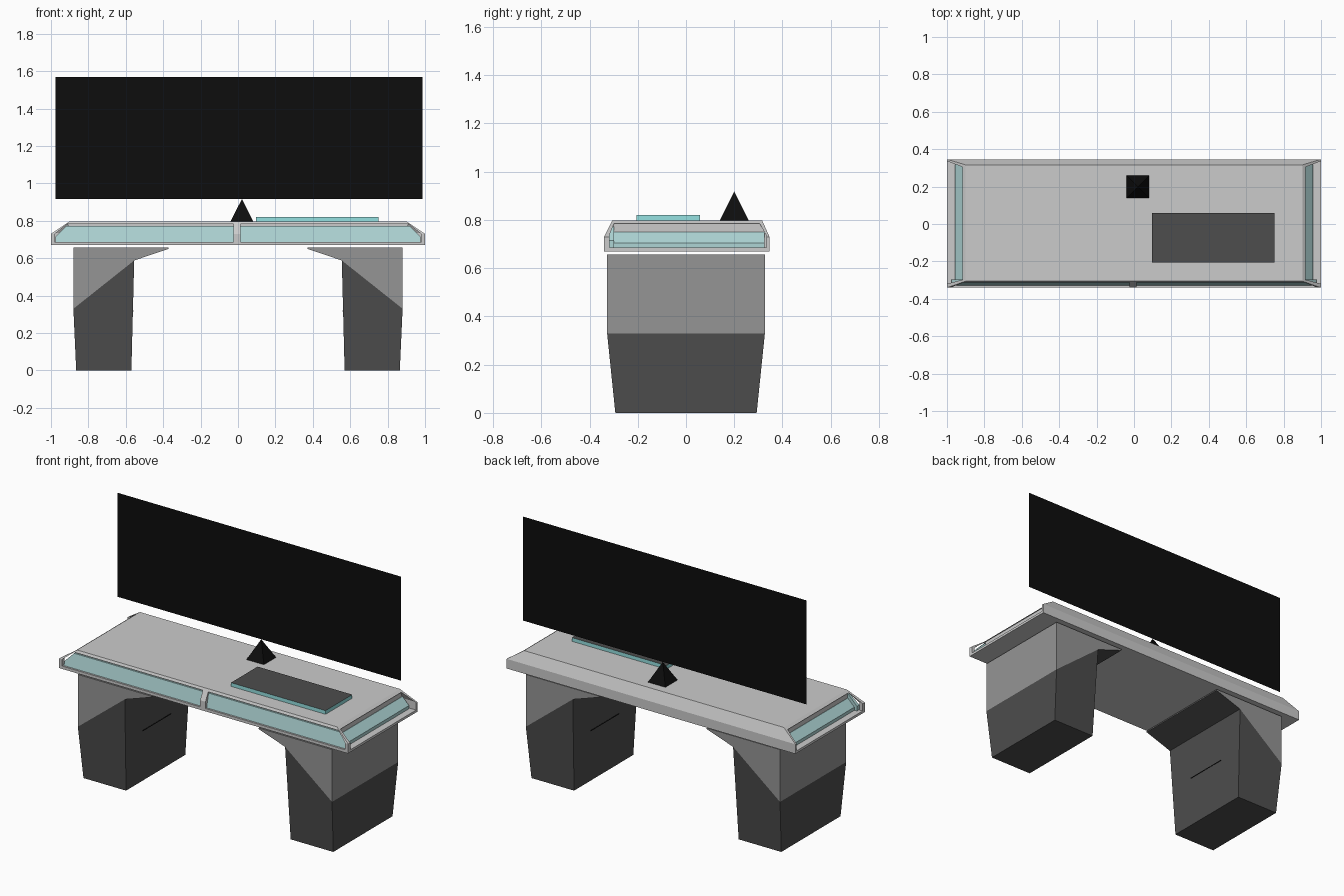
import bpy, bmesh

if "Cube" in bpy.data.objects:
    bpy.data.objects.remove(bpy.data.objects["Cube"])


def material(name, rgb):
    m = bpy.data.materials.new(name)
    m.diffuse_color = (*rgb, 1)
    m.use_nodes = True
    m.node_tree.nodes["Principled BSDF"].inputs["Base Color"].default_value = m.diffuse_color
    return m


BLACK = material("black", (0.004, 0.004, 0.004))
DARK = material("dark_grey", (0.075, 0.075, 0.075))
MID = material("mid_grey", (0.3, 0.3, 0.3))
TEAL = material("teal", (0.42, 0.66, 0.66))
BRIGHT = material("bright_teal", (0.3, 0.75, 0.75))


def loft(name, rings, mat=None):
    """Closed solid joining matching rings of points, capped at both ends."""
    bm = bmesh.new()
    loops = [[bm.verts.new(p) for p in r] for r in rings]
    n = len(loops[0])
    for a, b in zip(loops, loops[1:]):
        for i in range(n):
            j = (i + 1) % n
            bm.faces.new((a[i], a[j], b[j], b[i]))
    bm.faces.new(loops[0])
    bm.faces.new(loops[-1])
    bmesh.ops.recalc_face_normals(bm, faces=bm.faces)
    me = bpy.data.meshes.new(name)
    bm.to_mesh(me)
    bm.free()
    ob = bpy.data.objects.new(name, me)
    bpy.context.collection.objects.link(ob)
    if mat:
        me.materials.append(mat)
    return ob


def rect(x0, x1, y0, y1, z):
    return [(x0, y0, z), (x1, y0, z), (x1, y1, z), (x0, y1, z)]


def box(name, x0, x1, y0, y1, z0, z1, mat=None):
    return loft(name, [rect(x0, x1, y0, y1, z0), rect(x0, x1, y0, y1, z1)], mat)


def cut(ob, cutter):
    m = ob.modifiers.new("cut", "BOOLEAN")
    m.operation, m.solver, m.object = "DIFFERENCE", "EXACT", cutter
    bpy.context.view_layer.objects.active = ob
    bpy.ops.object.modifier_apply(modifier=m.name)
    bpy.data.objects.remove(cutter)


# Desk top: box with chamfered upper edge
desk = loft("desk_top", [
    rect(-1, 1, -0.34, 0.346, 0.67),
    rect(-1, 1, -0.34, 0.346, 0.73),
    rect(-0.9, 0.9, -0.306, 0.316, 0.797)])

# Recesses and tinted panels at both ends and along the front
end_opening = [(-0.318, 0.685), (-0.318, 0.735), (-0.298, 0.785),
               (0.305, 0.785), (0.333, 0.735), (0.333, 0.685)]
end_profile = [(0.9, 0.68), (0.957, 0.68), (0.957, 0.705), (0.912, 0.75), (0.9, 0.75)]
for s, side, inner in ((-1, "left", -0.024), (1, "right", 0.013)):
    cut(desk, loft("cutter", [[(s * x, y, z) for y, z in end_opening] for x in (0.91, 1.1)]))
    front_opening = [(inner, 0.688), (s * 0.98, 0.688), (s * 0.98, 0.73),
                     (s * 0.915, 0.782), (inner, 0.782)]
    cut(desk, loft("cutter", [[(x, y, z) for x, z in front_opening] for y in (-0.5, -0.3)]))
    loft(side + "_end_panel",
         [[(s * x, y, z) for x, z in end_profile] for y in (-0.31, 0.325)], TEAL)
    front_panel = [(inner, 0.686), (s * 0.975, 0.686), (s * 0.975, 0.715),
                   (s * 0.918, 0.773), (inner, 0.773)]
    loft(side + "_front_panel",
         [[(x, -0.329 + (z - 0.686) * 0.22, z) for x, z in front_panel],
          [(x, -0.298, z) for x, z in front_panel]], TEAL)

# Legs: tapered dark base under a lighter flared cap
for s, side in ((-1, "left"), (1, "right")):
    def ring(outer, inner, w, z_out, z_in):
        return [(s * outer, -w, z_out), (s * inner, -w, z_in),
                (s * inner, w, z_in), (s * outer, w, z_out)]
    foot = ring(0.865, 0.57, 0.293, 0, 0)
    middle = ring(0.88, 0.555, 0.327, 0.33, 0.588)
    tip = ring(0.88, 0.372, 0.327, 0.65, 0.65)
    top = ring(0.88, 0.372, 0.327, 0.657, 0.657)
    leg = loft(side + "_leg", [foot, middle, tip, top], DARK)
    leg.data.materials.append(MID)
    for f in leg.data.polygons:
        flare = f.normal.x * s < -0.1 and f.normal.z < -0.1
        if f.center.z > 0.45 and not flare:
            f.material_index = 1
    box(side + "_leg_slot", *sorted((s * 0.56, s * 0.575)), -0.14, 0.14, 0.316, 0.321, BLACK)

# Desk pad with dark writing surface
pad = box("desk_pad", 0.095, 0.75, -0.205, 0.058, 0.795, 0.82, BRIGHT)
pad.data.materials.append(DARK)
for f in pad.data.polygons:
    if f.normal.z > 0.5:
        f.material_index = 1

# Pyramid stand
bpy.ops.mesh.primitive_cone_add(vertices=4, radius1=0.0855, depth=0.12,
                                location=(0.021, 0.2, 0.857), rotation=(0, 0, 0.785398))
stand = bpy.context.object
stand.name = "screen_stand"
stand.data.materials.append(BLACK)

# Paper-thin wide screen
bpy.ops.mesh.primitive_plane_add(size=1, location=(0.006, 0.2, 1.2425), rotation=(1.570796, 0, 0))
screen = bpy.context.object
screen.name = "screen"
screen.scale = (1.963, 0.651, 1)
screen.data.materials.append(BLACK)
